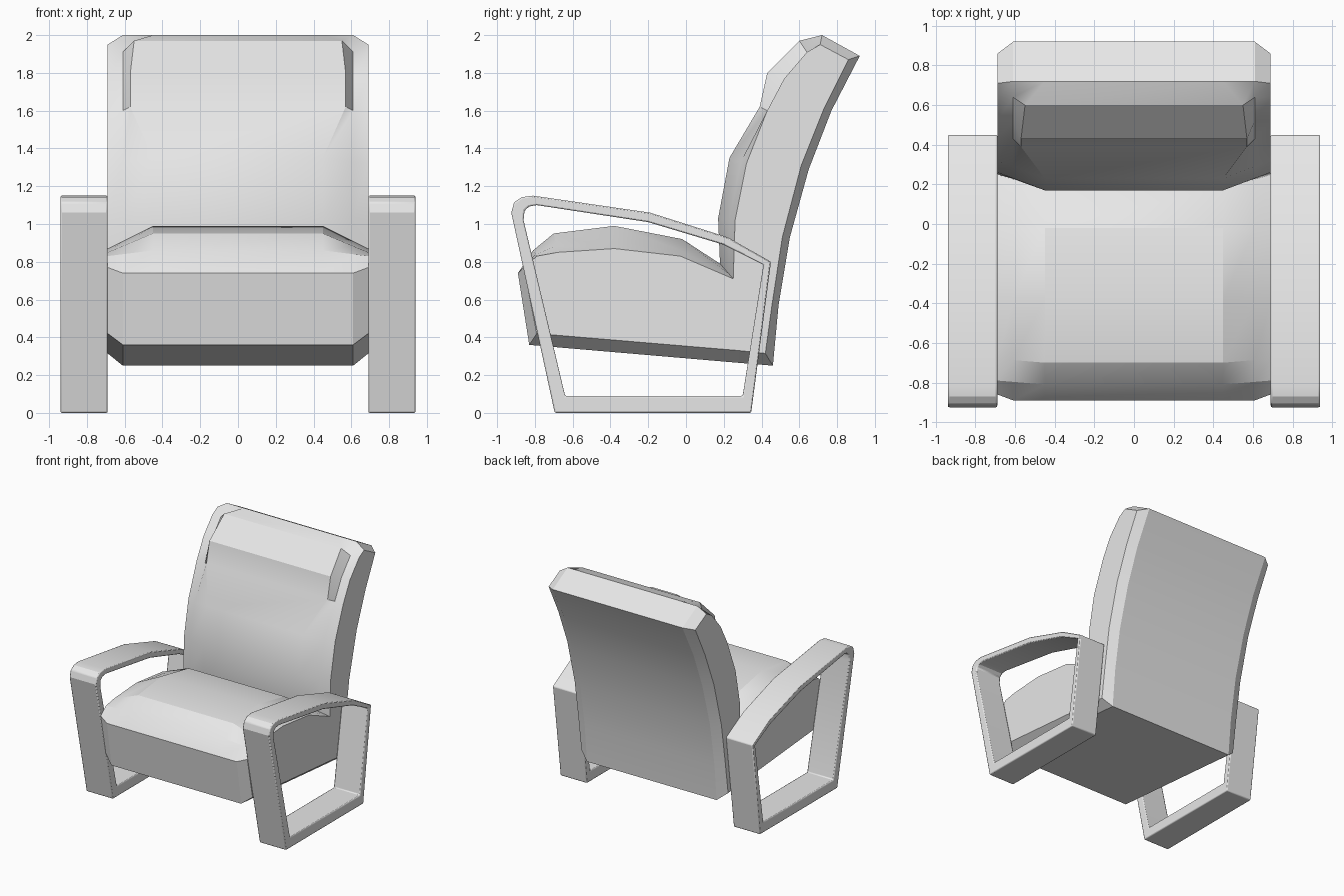
import bpy
import bmesh
from math import radians

if "Cube" in bpy.data.objects:
    bpy.data.objects.remove(bpy.data.objects["Cube"], do_unlink=True)

grey = bpy.data.materials.new("light grey")
grey.use_nodes = True
colour = (0.8, 0.8, 0.8, 1)
grey.diffuse_color = colour
grey.node_tree.nodes["Principled BSDF"].inputs["Base Color"].default_value = colour

HALF_WIDTH = 0.69
CHAMFER_X = 0.61
SOFT, HARD, PILLOW = (0.45, 0.33), (0.45, 1), (0.57, 0)


def finish(name, bm):
    """Turn a bmesh into a shaded grey object."""
    bmesh.ops.recalc_face_normals(bm, faces=bm.faces[:])
    mesh = bpy.data.meshes.new(name)
    bm.to_mesh(mesh)
    bm.free()
    mesh.materials.append(grey)
    obj = bpy.data.objects.new(name, mesh)
    bpy.context.collection.objects.link(obj)
    bpy.ops.object.select_all(action="DESELECT")
    obj.select_set(True)
    bpy.context.view_layer.objects.active = obj
    bpy.ops.object.shade_smooth_by_angle(angle=radians(22))
    return obj


def bridge(bm, ring_a, ring_b):
    for i in range(len(ring_a)):
        j = (i + 1) % len(ring_a)
        bm.faces.new((ring_a[i], ring_a[j], ring_b[j], ring_b[i]))


def cushion(name, rows):
    """Loft mirrored side, chamfer and crown outlines across the width.
    Each row: crown (y, z), side (y, z), (crown half width, chamfer blend)."""
    bm = bmesh.new()

    def ring(station, sign):
        verts = []
        for crown, side, (inner, blend) in rows:
            x, t = ((HALF_WIDTH, 0), (CHAMFER_X, blend), (inner, 1))[station]
            y, z = (s + (c - s) * t for c, s in zip(crown, side))
            verts.append(bm.verts.new((sign * x, y, z)))
        return verts

    rings = [ring(s, -1) for s in (0, 1, 2)] + [ring(s, 1) for s in (2, 1, 0)]
    for a, b in zip(rings, rings[1:]):
        bridge(bm, a, b)
    bm.faces.new(rings[0])
    bm.faces.new(rings[-1])
    return finish(name, bm)


# Seat: domed top, chamfered front and underside
cushion("seat", [
    ((0.28, 0.265), (0.28, 0.33), HARD),
    ((-0.83, 0.36), (-0.79, 0.42), HARD),
    ((-0.89, 0.74), (-0.86, 0.77), HARD),
    ((-0.81, 0.86), (-0.79, 0.83), SOFT),
    ((-0.70, 0.95), (-0.68, 0.85), SOFT),
    ((-0.38, 0.99), (-0.38, 0.87), SOFT),
    ((-0.02, 0.92), (-0.03, 0.83), SOFT),
    ((0.18, 0.79), (0.25, 0.71), SOFT),
])

# Backrest: curved back, soft lumbar front and raised head pillow
cushion("backrest", [
    ((0.28, 0.265), (0.28, 0.33), HARD),
    ((0.18, 0.79), (0.25, 0.71), SOFT),
    ((0.17, 1.03), (0.26, 1.02), SOFT),
    ((0.23, 1.35), (0.32, 1.32), SOFT),
    ((0.39, 1.62), (0.43, 1.60), PILLOW),
    ((0.43, 1.80), (0.52, 1.77), PILLOW),
    ((0.60, 1.97), (0.64, 1.91), (0.55, 0)),
    ((0.72, 2.00), (0.71, 1.95), HARD),
    ((0.92, 1.89), (0.86, 1.87), HARD),
    ((0.77, 1.60), (0.73, 1.61), HARD),
    ((0.65, 1.29), (0.61, 1.31), HARD),
    ((0.55, 0.93), (0.51, 0.93), HARD),
    ((0.49, 0.57), (0.455, 0.57), HARD),
    ((0.46, 0.25), (0.42, 0.315), HARD),
])

# Armrest frames: outer and inner loops (y, z) of a flat band
OUTER = [(-0.695, 0), (0.345, 0), (0.45, 0.80), (0.22, 0.93), (-0.19, 1.06),
         (-0.81, 1.15), (-0.87, 1.142), (-0.91, 1.115), (-0.925, 1.06)]
INNER = [(-0.64, 0.09), (0.30, 0.09), (0.41, 0.785), (0.20, 0.89), (-0.20, 1.01),
         (-0.79, 1.10), (-0.83, 1.093), (-0.855, 1.07), (-0.86, 1.02)]


def arm_frame(name, sign):
    bm = bmesh.new()
    near, far = sign * HALF_WIDTH, sign * 0.94
    loops = [[bm.verts.new((x, y, z)) for y, z in outline]
             for x, outline in ((near, OUTER), (far, OUTER), (far, INNER), (near, INNER))]
    for i in range(4):
        bridge(bm, loops[i], loops[(i + 1) % 4])
    obj = finish(name, bm)
    bevel = obj.modifiers.new("edge bevel", "BEVEL")
    bevel.width = 0.008
    bevel.segments = 2
    bevel.limit_method = "ANGLE"
    bevel.angle_limit = radians(40)


arm_frame("left_arm_frame", 1)
arm_frame("right_arm_frame", -1)
